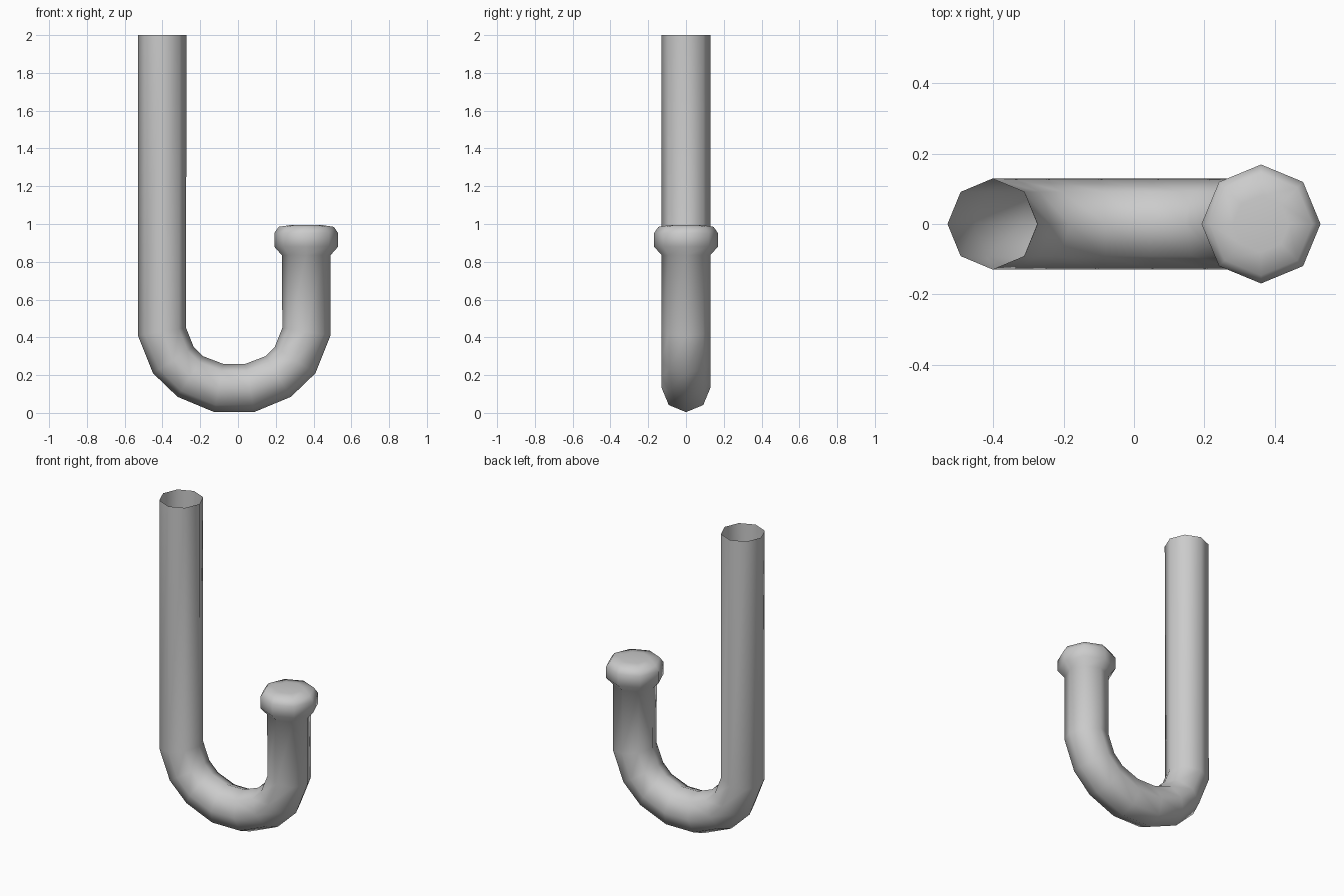
import bpy, bmesh, math
from mathutils import Vector

if "Cube" in bpy.data.objects:
    bpy.data.objects.remove(bpy.data.objects["Cube"])

SIDES = 8
R = 0.129


def loft(name, rings, cap_end=False):
    """Skin octagonal rings, each given as outer (x, z), inner (x, z), half depth in y."""
    bm = bmesh.new()
    loops = []
    for (ox, oz), (ix, iz), depth in rings:
        centre = Vector(((ox + ix) / 2, 0, (oz + iz) / 2))
        u = Vector(((ox - ix) / 2, 0, (oz - iz) / 2))
        v = Vector((0, depth, 0))
        loops.append([bm.verts.new(centre + u * math.cos(a) + v * math.sin(a))
                      for a in (2 * math.pi * k / SIDES for k in range(SIDES))])
    for a, b in zip(loops, loops[1:]):
        for k in range(SIDES):
            n = (k + 1) % SIDES
            bm.faces.new((a[k], a[n], b[n], b[k]))
    if cap_end:
        bm.faces.new(loops[-1])
    bmesh.ops.recalc_face_normals(bm, faces=bm.faces)
    mesh = bpy.data.meshes.new(name)
    bm.to_mesh(mesh)
    bm.free()
    mesh.shade_smooth()
    obj = bpy.data.objects.new(name, mesh)
    bpy.context.collection.objects.link(obj)
    return obj


# Hooked tube: open long leg, U bend, short leg
left_bend = [((-0.53, 0.41), (-0.275, 0.45)), ((-0.45, 0.21), (-0.235, 0.35)),
             ((-0.32, 0.085), (-0.185, 0.30)), ((-0.125, 0.004), (-0.08, 0.26))]
mid = -0.02  # mirror line of the bend
right_bend = [((2 * mid - o[0], o[1]), (2 * mid - i[0], i[1]))
              for o, i in reversed(left_bend)]
path = [((-0.53, 2.0), (-0.273, 2.0))] + left_bend + right_bend
tube = [(o, i, R) for o, i in path]

# Flared knob closing the short leg: radius, height
cx = 0.361
knob = [(R, 0.835), (0.169, 0.88), (0.169, 0.952), (0.146, 0.985), (0.08, 0.995)]
tube += [((cx + r, z), (cx - r, z), r) for r, z in knob]

loft("hooked_pipe", tube, cap_end=True)
